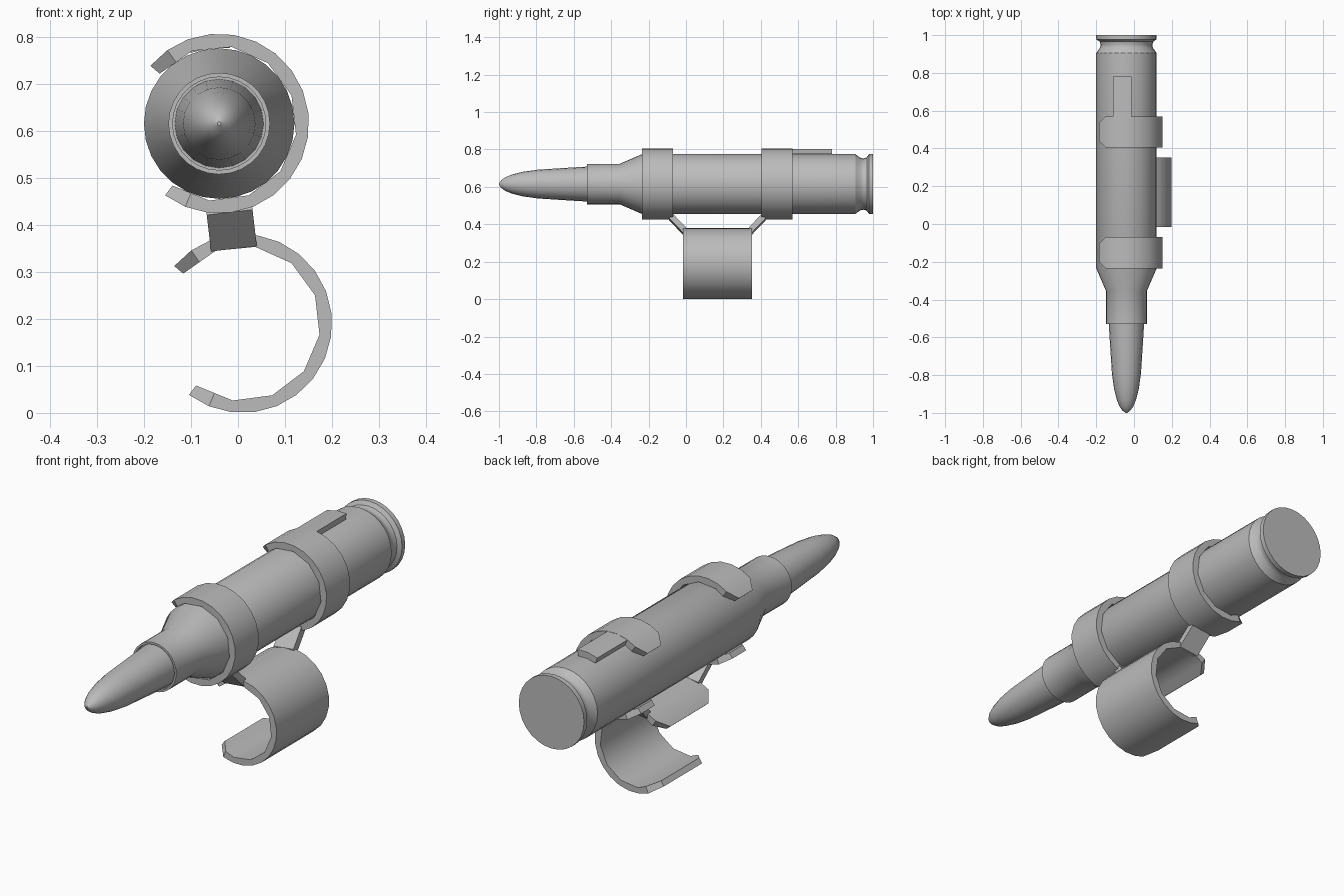
import bpy
import bmesh
from math import cos, sin, radians, pi, atan2
from mathutils import Vector

if "Cube" in bpy.data.objects:
    bpy.data.objects.remove(bpy.data.objects["Cube"], do_unlink=True)

grey = bpy.data.materials.new("plain grey")
grey.use_nodes = True
grey.diffuse_color = (0.5, 0.5, 0.5, 1)
grey.node_tree.nodes["Principled BSDF"].inputs["Base Color"].default_value = (0.5, 0.5, 0.5, 1)

ROUND = Vector((-0.04, 0, 0.615))   # axis of the cartridge
GRIP = Vector((0.01, 0, 0.19))      # axis of the lower clip


def finish(name, bm, angle=35):
    bmesh.ops.recalc_face_normals(bm, faces=bm.faces)
    mesh = bpy.data.meshes.new(name)
    bm.to_mesh(mesh)
    bm.free()
    mesh.materials.append(grey)
    obj = bpy.data.objects.new(name, mesh)
    bpy.context.collection.objects.link(obj)
    bpy.ops.object.select_all(action='DESELECT')
    obj.select_set(True)
    bpy.context.view_layer.objects.active = obj
    bpy.ops.object.shade_smooth_by_angle(angle=radians(angle))
    return obj


def lathe(name, profile, sides):
    """Turn (y, radius) points round the cartridge axis and cap both ends."""
    bm = bmesh.new()
    rings = []
    for y, r in profile:
        rings.append([bm.verts.new(ROUND + Vector((r * cos(2 * pi * i / sides), y,
                                                   r * sin(2 * pi * i / sides))))
                      for i in range(sides)])
    for a, b in zip(rings, rings[1:]):
        for i in range(sides):
            j = (i + 1) % sides
            bm.faces.new((a[i], a[j], b[j], b[i]))
    bm.faces.new(rings[0])
    bm.faces.new(rings[-1])
    return finish(name, bm)


def band(name, centre, start, end, steps, y0, y1, outer, inner, chamfer=0, coarse=True):
    """Curved strip between two angles, with clipped corners at its ends."""
    bm = bmesh.new()
    step = radians(end - start) / steps
    sections = []
    for i in range(steps + 1):
        a = radians(start) + i * step
        cut = chamfer if i in (0, steps) else 0
        # the inner side has half as many facets
        r_in = inner * cos(step) if coarse and i % 2 else inner
        sections.append([bm.verts.new(centre + Vector((r * cos(a), y, r * sin(a))))
                         for r, y in ((outer, y0 + cut), (outer, y1 - cut),
                                      (r_in, y1 - cut), (r_in, y0 + cut))])
    for a, b in zip(sections, sections[1:]):
        for i in range(4):
            j = (i + 1) % 4
            bm.faces.new((a[i], a[j], b[j], b[i]))
    bm.faces.new(sections[0])
    bm.faces.new(sections[-1])
    return finish(name, bm)


# Cartridge case with extraction groove, shoulder and open mouth
lathe("cartridge_case", [
    (1.0, 0.16), (0.978, 0.16), (0.967, 0.143), (0.95, 0.137), (0.933, 0.14),
    (0.905, 0.16), (-0.235, 0.16), (-0.355, 0.108), (-0.53, 0.108),
    (-0.53, 0.099), (-0.51, 0.099)], 28)

# Bullet tip
lathe("bullet", [
    (-0.5, 0.095), (-0.62, 0.088), (-0.79, 0.077), (-0.87, 0.066), (-0.93, 0.051),
    (-0.965, 0.037), (-0.988, 0.021), (-1.0, 0.004)], 20)

# Two clips round the case, one larger clip below
band("front_clip", ROUND, -127, 140, 18, -0.235, -0.07, 0.191, 0.165, 0.035)
band("rear_clip", ROUND, -127, 140, 18, 0.405, 0.57, 0.191, 0.165, 0.035)
band("lower_clip", GRIP, -127, 140, 18, -0.015, 0.353, 0.19, 0.165, 0.05)

# Tab running back from the rear clip
band("rear_tab", ROUND, 82, 112, 2, 0.565, 0.78, 0.19, 0.162, coarse=False)

# Slanted struts joining the lower clip to the upper ones
up = (ROUND - GRIP).normalized()
across = Vector((up.z, 0, -up.x))
MIDDLE = 0.168
for name, side in (("front_strut", 1), ("rear_strut", -1)):
    bm = bmesh.new()
    ends = []
    for w in (-0.049, 0.049):
        ends.append([bm.verts.new(GRIP + across * w + up * d
                                  + Vector((0, MIDDLE + side * (y - MIDDLE), 0)))
                     for y, d in ((-0.09, 0.238), (-0.015, 0.16), (0.0, 0.16),
                                  (0.0, 0.189), (-0.07, 0.262))])
    for i in range(5):
        j = (i + 1) % 5
        bm.faces.new((ends[0][i], ends[0][j], ends[1][j], ends[1][i]))
    bm.faces.new(ends[0])
    bm.faces.new(ends[1])
    finish(name, bm, 20)
